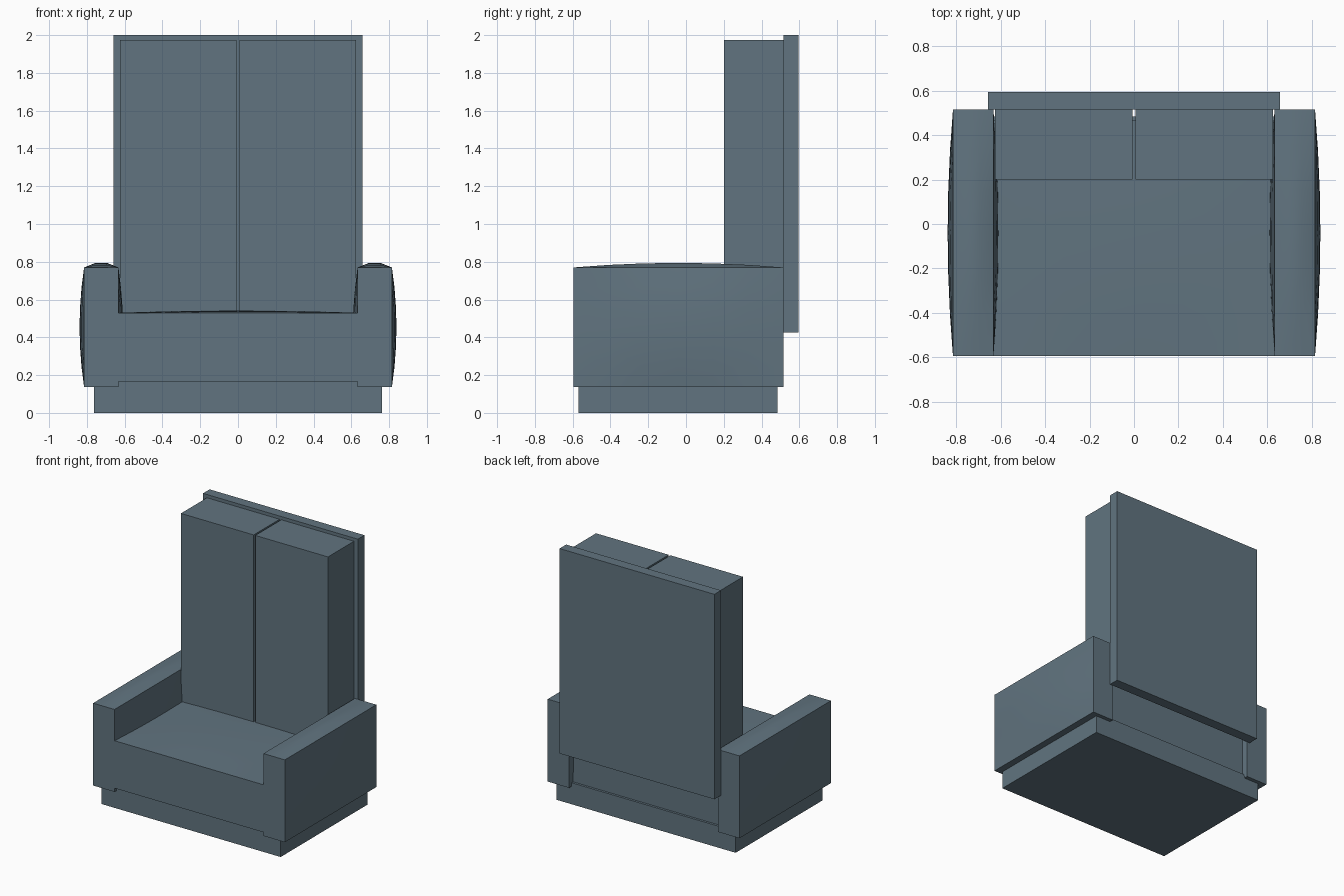
import bpy, bmesh, math
from mathutils import Vector

if "Cube" in bpy.data.objects:
    bpy.data.objects.remove(bpy.data.objects["Cube"])

fabric = bpy.data.materials.new("slate_blue_fabric")
fabric.diffuse_color = (0.12, 0.175, 0.215, 1)
fabric.use_nodes = True
fabric.node_tree.nodes["Principled BSDF"].inputs["Base Color"].default_value = fabric.diffuse_color


def block(name, lo, hi, cuts=(1, 1, 1), puff_x=0.0, puff_top=0.0):
    """Box between two corners; its sides and top can swell like upholstery."""
    lo, hi = Vector(lo), Vector(hi)
    mid, half = (lo + hi) / 2, (hi - lo) / 2
    bm = bmesh.new()
    bmesh.ops.create_cube(bm, size=2)
    for axis, n in enumerate(cuts):
        normal = Vector([float(i == axis) for i in range(3)])
        for k in range(1, n):
            bmesh.ops.bisect_plane(bm, geom=bm.verts[:] + bm.edges[:] + bm.faces[:],
                                   plane_co=normal * (2 * k / n - 1), plane_no=normal)
    for v in bm.verts:
        u = v.co.copy()
        v.co = mid + Vector([u[i] * half[i] for i in range(3)])
        fx, fy, fz = (max(0, 1 - c * c) for c in u)
        if abs(u.x) > 0.999:
            v.co.x += math.copysign(puff_x, u.x) * fy * fz
        if u.z > 0.999:
            v.co.z += puff_top * fx * fy
    bmesh.ops.recalc_face_normals(bm, faces=bm.faces[:])
    mesh = bpy.data.meshes.new(name)
    bm.to_mesh(mesh)
    bm.free()
    mesh.materials.append(fabric)
    ob = bpy.data.objects.new(name, mesh)
    bpy.context.collection.objects.link(ob)
    bpy.ops.object.select_all(action='DESELECT')
    ob.select_set(True)
    bpy.context.view_layer.objects.active = ob
    bpy.ops.object.shade_smooth_by_angle(angle=math.radians(30))
    return ob


# Plinth and seat
block("base", (-0.762, -0.57, 0), (0.762, 0.485, 0.165))
block("seat", (-0.633, -0.595, 0.165), (0.633, 0.467, 0.53), (8, 6, 1), puff_top=0.012)

# Tall back panel
block("back_panel", (-0.658, 0.515, 0.425), (0.658, 0.595, 2.0))

# Mirrored armrests and back cushions
for side, s in (("left", -1), ("right", 1)):
    xs = sorted((s * 0.633, s * 0.815))
    block(side + "_armrest", (xs[0], -0.595, 0.137), (xs[1], 0.515, 0.77),
          (3, 6, 6), puff_x=0.024, puff_top=0.027)
    xs = sorted((s * 0.007, s * 0.625))
    block(side + "_back_cushion", (xs[0], 0.2, 0.53), (xs[1], 0.515, 1.975))
